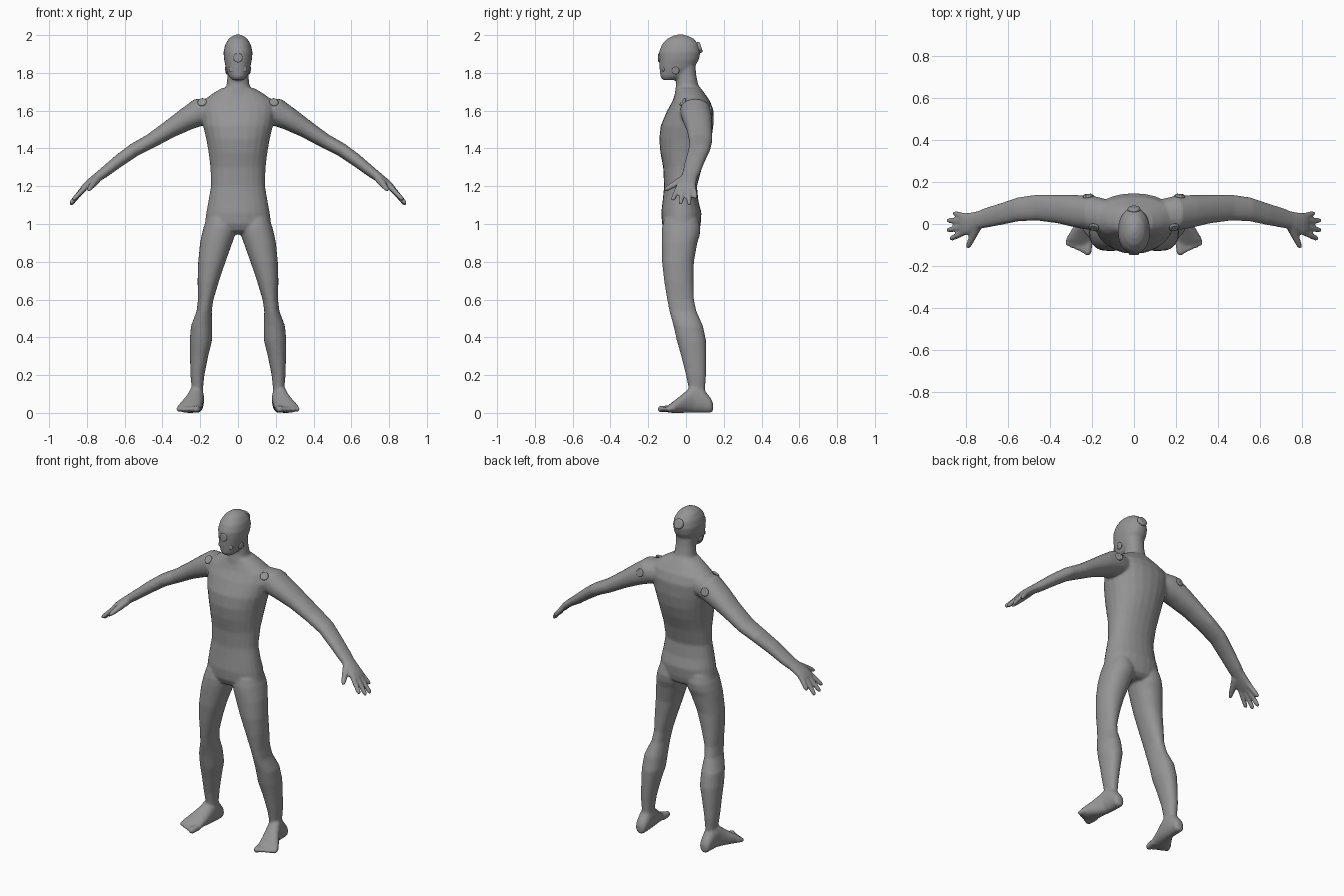
import bpy, bmesh, math
from mathutils import Vector

SEG = 24
skin = bpy.data.materials.new("neutral_grey")
skin.diffuse_color = (0.3, 0.3, 0.3, 1)


def loft(bm, rings):
    """Skin closed rings given as (centre, half axis u, half axis v)."""
    loops = []
    for c, u, v in rings:
        loop = []
        for i in range(SEG):
            a = 2 * math.pi * i / SEG
            ca, sa = math.cos(a), math.sin(a)
            # slightly squared ellipse
            ca, sa = (math.copysign(abs(t) ** 0.92, t) for t in (ca, sa))
            loop.append(bm.verts.new(Vector(c) + Vector(u) * ca + Vector(v) * sa))
        loops.append(loop)
    for a, b in zip(loops, loops[1:]):
        for i in range(SEG):
            j = (i + 1) % SEG
            bm.faces.new((a[i], a[j], b[j], b[i]))
    bm.faces.new(loops[0][::-1])
    bm.faces.new(loops[-1])


def upright(bm, rows):
    """Horizontal sections: z, x0, x1, y0, y1."""
    loft(bm, [(((x0 + x1) / 2, (y0 + y1) / 2, z), ((x1 - x0) / 2, 0, 0), (0, (y1 - y0) / 2, 0))
              for z, x0, x1, y0, y1 in rows])


def centred(bm, rows):
    """Symmetric horizontal sections: z, half width, y0, y1."""
    upright(bm, [(z, -h, h, y0, y1) for z, h, y0, y1 in rows])


def digit(bm, a, b, r0, r1):
    """Rounded finger or toe from a to b."""
    a, b = Vector(a), Vector(b)
    d = (b - a).normalized()
    u = d.cross(Vector((0, 0, 1))).normalized()
    v = d.cross(u)
    steps = [(0, r0), (0.5, (r0 + r1) / 2), (0.88, r1), (1, r1 * 0.55)]
    loft(bm, [(a.lerp(b, t), u * r, v * r) for t, r in steps])


def mirrored(bm, build):
    """Build a part on the +x side and copy it to -x."""
    half = bmesh.new()
    build(half)
    tmp = bpy.data.meshes.new("half")
    half.to_mesh(tmp)
    bm.from_mesh(tmp)
    bmesh.ops.scale(half, vec=(-1, 1, 1), verts=half.verts)
    bmesh.ops.reverse_faces(half, faces=half.faces)
    half.to_mesh(tmp)
    bm.from_mesh(tmp)
    half.free()
    bpy.data.meshes.remove(tmp)


def arm(bm):
    rows = [(0.12, 0.045, 1.605, 0.07, 0.07), (0.19, 0.05, 1.597, 0.082, 0.076),
            (0.272, 0.06, 1.555, 0.078, 0.061), (0.36, 0.071, 1.503, 0.068, 0.048),
            (0.46, 0.078, 1.44, 0.062, 0.039), (0.55, 0.07, 1.392, 0.057, 0.036),
            (0.63, 0.048, 1.335, 0.052, 0.033), (0.71, 0.028, 1.272, 0.047, 0.028),
            (0.75, 0.016, 1.243, 0.042, 0.024)]
    loft(bm, [((x, y, z), (0, w, 0), (0.54 * t, 0, 0.84 * t)) for x, y, z, w, t in rows])


def hand(bm):
    # palm
    rows = [(0.72, 0.025, 1.265, 0.042, 0.025), (0.765, 0.01, 1.232, 0.047, 0.023),
            (0.80, 0.0, 1.205, 0.054, 0.02), (0.825, -0.002, 1.183, 0.052, 0.014)]
    loft(bm, [((x, y, z), (0, w, 0), (0.6 * t, 0, 0.8 * t)) for x, y, z, w, t in rows])
    # fingers and thumb
    for base, tip in [((0.80, 0.036, 1.203), (0.858, 0.052, 1.135)),
                      ((0.81, 0.012, 1.198), (0.888, 0.017, 1.10)),
                      ((0.81, -0.014, 1.198), (0.890, -0.030, 1.105)),
                      ((0.80, -0.036, 1.203), (0.875, -0.072, 1.125))]:
        digit(bm, base, tip, 0.015, 0.0125)
    digit(bm, (0.745, -0.01, 1.24), (0.793, -0.115, 1.178), 0.022, 0.013)


def leg(bm):
    upright(bm, [(1.03, 0.02, 0.165, -0.115, 0.065), (0.98, 0.008, 0.183, -0.127, 0.077),
                 (0.94, 0.016, 0.193, -0.129, 0.073), (0.90, 0.03, 0.201, -0.129, 0.06),
                 (0.80, 0.066, 0.211, -0.127, 0.042), (0.70, 0.10, 0.214, -0.116, 0.04),
                 (0.60, 0.13, 0.212, -0.10, 0.042), (0.54, 0.139, 0.219, -0.088, 0.055),
                 (0.46, 0.136, 0.249, -0.066, 0.09), (0.38, 0.138, 0.256, -0.048, 0.107),
                 (0.30, 0.158, 0.254, -0.025, 0.108), (0.20, 0.178, 0.252, 0.0, 0.106),
                 (0.14, 0.184, 0.246, 0.012, 0.102), (0.05, 0.19, 0.24, 0.02, 0.10)])


def foot(bm):
    rows = [(0.143, 0.2, 0.235, 0.008, 0.055), (0.13, 0.185, 0.25, 0, 0.08),
            (0.09, 0.18, 0.255, 0, 0.13), (0.04, 0.18, 0.262, 0, 0.15),
            (0, 0.184, 0.28, 0, 0.115), (-0.04, 0.19, 0.305, 0, 0.082),
            (-0.075, 0.195, 0.324, 0, 0.055), (-0.10, 0.205, 0.312, 0.003, 0.035)]
    loft(bm, [(((x0 + x1) / 2, y, (z0 + z1) / 2), ((x1 - x0) / 2, 0, 0), (0, 0, (z1 - z0) / 2))
              for y, x0, x1, z0, z1 in rows])
    # toes
    for i in range(5):
        t = i / 4
        r = 0.019 if i == 0 else 0.014
        digit(bm, (0.213 + 0.09 * t, -0.075 + 0.015 * t, 0.024),
              (0.222 + 0.097 * t, -0.148 + 0.045 * t, 0.018), r, r * 0.9)


body = bmesh.new()
# torso, from pelvis to the slope of the shoulders
centred(body, [(0.945, 0.08, -0.07, 0.045), (0.965, 0.15, -0.11, 0.07), (1.0, 0.176, -0.127, 0.078),
               (1.06, 0.168, -0.131, 0.082), (1.12, 0.157, -0.124, 0.066), (1.2, 0.143, -0.116, 0.058),
               (1.3, 0.146, -0.121, 0.085), (1.38, 0.156, -0.136, 0.115), (1.45, 0.168, -0.142, 0.135),
               (1.52, 0.185, -0.134, 0.145), (1.6, 0.20, -0.10, 0.146), (1.65, 0.19, -0.072, 0.128),
               (1.69, 0.135, -0.058, 0.10), (1.72, 0.085, -0.052, 0.078)])
# neck
centred(body, [(1.62, 0.08, -0.07, 0.12), (1.69, 0.075, -0.06, 0.092), (1.74, 0.06, -0.052, 0.064),
               (1.79, 0.055, -0.05, 0.054), (1.84, 0.055, -0.05, 0.05)])
# head
centred(body, [(1.762, 0.03, -0.122, -0.06), (1.78, 0.047, -0.136, -0.01), (1.82, 0.063, -0.14, 0.04),
               (1.87, 0.074, -0.143, 0.068), (1.91, 0.077, -0.143, 0.077), (1.95, 0.068, -0.128, 0.068),
               (1.98, 0.05, -0.10, 0.042), (1.995, 0.03, -0.072, 0.012), (2.003, 0.01, -0.045, -0.015)])
# limbs
for part in (arm, hand, leg, foot):
    mirrored(body, part)

mesh = bpy.data.meshes.new("body")
body.to_mesh(mesh)
body.free()
mesh.materials.append(skin)
obj = bpy.data.objects.new("body", mesh)
bpy.context.collection.objects.link(obj)

# fuse the parts into one skin and soften the joins
remesh = obj.modifiers.new("fuse", 'REMESH')
remesh.mode = 'VOXEL'
remesh.voxel_size = 0.007
remesh.use_smooth_shade = True
soften = obj.modifiers.new("soften", 'SMOOTH')
soften.factor = 0.5
soften.iterations = 6


def stud(name, pos, normal, r, depth=0.012):
    """Low rounded button lying on the skin."""
    bpy.ops.mesh.primitive_cylinder_add(vertices=20, radius=r, depth=depth, location=pos)
    o = bpy.context.object
    o.name = name
    o.rotation_euler = Vector(normal).to_track_quat('Z', 'Y').to_euler()
    bev = o.modifiers.new("round", 'BEVEL')
    bev.width, bev.segments = depth * 0.4, 3
    o.data.materials.append(skin)
    bpy.ops.object.shade_smooth_by_angle()


# small raised buttons on head, shoulders and elbows
stud("forehead_stud", (0, -0.141, 1.88), (0, -1, 0), 0.024)
stud("crown_stud", (0, 0.07, 1.935), (0, 1, 0.35), 0.03, 0.022)
for side, s in (("left", 1), ("right", -1)):
    stud(side + "_cheek_stud", (s * 0.034, -0.122, 1.82), (s * 0.35, -1, 0), 0.014)
    stud(side + "_ear_stud", (s * 0.06, -0.055, 1.812), (s, -0.1, -0.2), 0.02)
    stud(side + "_shoulder_front_stud", (s * 0.19, -0.016, 1.645), (s * 0.2, -0.8, 0.6), 0.024)
    stud(side + "_shoulder_back_stud", (s * 0.22, 0.133, 1.6), (s * 0.2, 1, 0.2), 0.024)
    stud(side + "_arm_stud", (s * 0.38, 0.066, 1.535), (s * 0.54, 0, 0.84), 0.02)
